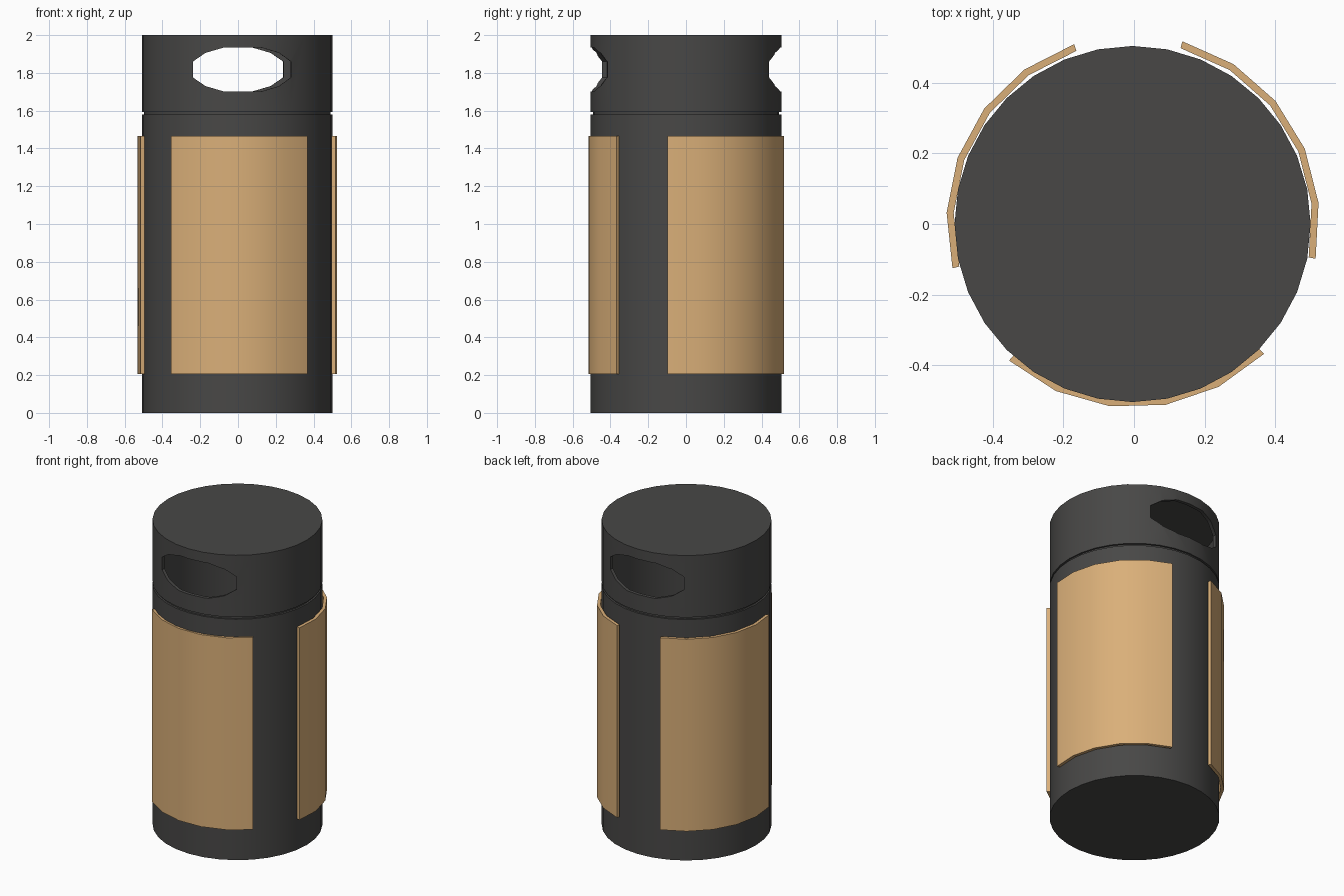
import bpy, bmesh
from math import cos, sin, pi, radians

if "Cube" in bpy.data.objects:
    bpy.data.objects.remove(bpy.data.objects["Cube"])


def material(name, color):
    m = bpy.data.materials.new(name)
    m.diffuse_color = (*color, 1)
    m.use_nodes = True
    m.node_tree.nodes["Principled BSDF"].inputs["Base Color"].default_value = m.diffuse_color
    return m


def make_object(name, bm, mat=None):
    me = bpy.data.meshes.new(name)
    bm.to_mesh(me)
    bm.free()
    ob = bpy.data.objects.new(name, me)
    bpy.context.collection.objects.link(ob)
    if mat:
        me.materials.append(mat)
    return ob


def lathe(bm, profile, sides=32, inward=False):
    """Closed shell of revolution from (radius, z) points, bottom to top."""
    rings = [[bm.verts.new((r * sin(2 * pi * i / sides), r * cos(2 * pi * i / sides), z))
              for i in range(sides)] for r, z in profile]
    faces = [bm.faces.new(rings[0]), bm.faces.new(rings[-1])]
    for a, b in zip(rings, rings[1:]):
        for i in range(sides):
            j = (i + 1) % sides
            faces.append(bm.faces.new((a[i], a[j], b[j], b[i])))
    bmesh.ops.recalc_face_normals(bm, faces=faces)
    if inward:
        bmesh.ops.reverse_faces(bm, faces=faces)


def prism(bm, points, offset):
    """Extrude a closed outline along offset."""
    f = bm.faces.new([bm.verts.new(p) for p in points])
    new = bmesh.ops.extrude_face_region(bm, geom=[f])["geom"]
    bmesh.ops.translate(bm, verts=[v for v in new if isinstance(v, bmesh.types.BMVert)], vec=offset)
    bmesh.ops.recalc_face_normals(bm, faces=bm.faces[:])


def smooth(ob):
    bpy.ops.object.select_all(action='DESELECT')
    bpy.context.view_layer.objects.active = ob
    ob.select_set(True)
    bpy.ops.object.shade_smooth_by_angle(angle=radians(30))


dark = material("dark_metal", (0.065, 0.064, 0.062))
wood = material("tan_panel", (0.70, 0.43, 0.19))

# hollow bin drum with the shallow groove under the lid section
R = 0.505
bm = bmesh.new()
lathe(bm, [(R, 0), (R, 1.58), (R - 0.012, 1.58), (R - 0.012, 1.594), (R, 1.594), (R, 2)])
lathe(bm, [(R - 0.022, 0.02), (R - 0.022, 1.98)], inward=True)
drum = make_object("bin_drum", bm, dark)
drum.location.x = -0.004

# oval cutter for the two drop openings, turned slightly
bm = bmesh.new()
quarter = [(0.26, 0.042), (0.195, 0.088), (0.1, 0.116)]
oval = (quarter + [(-x, z) for x, z in reversed(quarter)]
        + [(-x, -z) for x, z in quarter] + [(x, -z) for x, z in reversed(quarter)])
prism(bm, [(x, -1, 1.818 + z) for x, z in oval], (0, 2, 0))
cutter = make_object("opening_cutter", bm)
cutter.rotation_euler.z = 0.048
cutter.hide_render = True
cutter.hide_set(True)

cut = drum.modifiers.new("openings", 'BOOLEAN')
cut.operation = 'DIFFERENCE'
cut.solver = 'EXACT'
cut.object = cutter
bpy.context.view_layer.objects.active = drum
bpy.ops.object.modifier_apply(modifier=cut.name)
bpy.data.objects.remove(cutter)
smooth(drum)

# three curved cladding panels, a third of a turn apart
for k, side in enumerate(("front", "right", "left")):
    mid = 271.5 + 120 * k
    angles = [radians(mid + 17.25 * (i - 2.5)) for i in range(6)]
    outline = ([(0.529 * cos(a), 0.529 * sin(a), 0.205) for a in angles]
               + [(0.509 * cos(a), 0.509 * sin(a), 0.205) for a in reversed(angles)])
    bm = bmesh.new()
    prism(bm, outline, (0, 0, 1.26))
    panel = make_object(side + "_panel", bm, wood)
    panel.location = (-0.003, 0.008, 0)
    smooth(panel)
